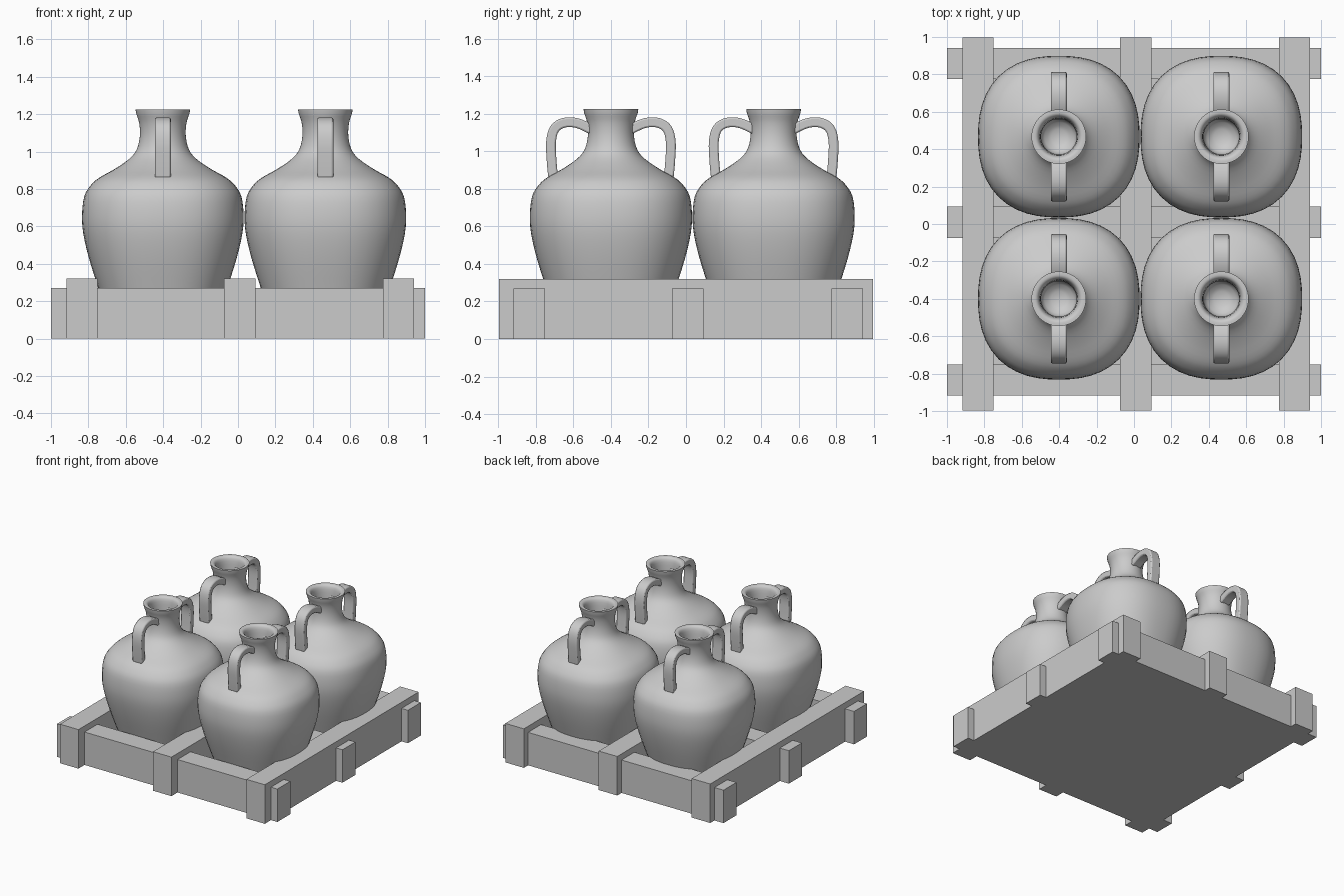
import bpy
import bmesh
import math
from mathutils import Vector

old = bpy.data.objects.get("Cube")
if old:
    bpy.data.objects.remove(old, do_unlink=True)

GREY = (0.6, 0.6, 0.6, 1)
clay = bpy.data.materials.new("plain grey")
clay.use_nodes = True
clay.diffuse_color = GREY
clay.node_tree.nodes["Principled BSDF"].inputs["Base Color"].default_value = GREY


def make_object(name, bm, location=(0, 0, 0)):
    bmesh.ops.recalc_face_normals(bm, faces=bm.faces)
    mesh = bpy.data.meshes.new(name)
    bm.to_mesh(mesh)
    bm.free()
    mesh.materials.append(clay)
    obj = bpy.data.objects.new(name, mesh)
    obj.location = location
    bpy.context.collection.objects.link(obj)
    return obj


def smooth(obj, angle):
    bpy.ops.object.select_all(action='DESELECT')
    obj.select_set(True)
    bpy.context.view_layer.objects.active = obj
    bpy.ops.object.shade_smooth_by_angle(angle=math.radians(angle))


def box(name, center, size):
    bm = bmesh.new()
    bmesh.ops.create_cube(bm, size=1)
    bmesh.ops.scale(bm, vec=size, verts=bm.verts)
    return make_object(name, bm, center)


def spline(points, steps):
    """Smooth curve through 2D points."""
    pts = [Vector(p) for p in points]
    pts = [2 * pts[0] - pts[1]] + pts + [2 * pts[-1] - pts[-2]]
    out = []
    for a, b, c, d in zip(pts, pts[1:], pts[2:], pts[3:]):
        for i in range(steps):
            t = i / steps
            out.append(0.5 * (2 * b + (c - a) * t + (2 * a - 5 * b + 4 * c - d) * t * t
                              + (3 * b - a - 3 * c + d) * t ** 3))
    return out + [pts[-2]]


# Jar outline as (radius, height), then the hollow of the mouth
OUTSIDE = [(0.25, 0.02), (0.3, 0.13), (0.345, 0.27), (0.395, 0.43), (0.425, 0.56),
           (0.432, 0.66), (0.42, 0.76), (0.385, 0.82), (0.34, 0.86), (0.26, 0.905),
           (0.18, 0.96), (0.14, 1.01), (0.123, 1.08), (0.126, 1.15), (0.143, 1.205)]
INSIDE = [(0.146, 1.225), (0.118, 1.222), (0.102, 1.19), (0.095, 1.1), (0.09, 1.02), (0.04, 0.98)]
SEGMENTS = 48


def build_jar(name, location):
    bm = bmesh.new()
    rings = []
    for r, z in spline(OUTSIDE, 3) + spline(INSIDE, 3):
        # The belly is slightly squared, the neck is round
        p = 2 + 0.37 * min(max((r - 0.15) / 0.2, 0), 1)
        ring = []
        for i in range(SEGMENTS):
            a = 2 * math.pi * i / SEGMENTS
            c, s = math.cos(a), math.sin(a)
            k = r / (abs(c) ** p + abs(s) ** p) ** (1 / p)
            ring.append(bm.verts.new((k * c, k * s, z)))
        rings.append(ring)
    for low, high in zip(rings, rings[1:]):
        for i in range(SEGMENTS):
            j = (i + 1) % SEGMENTS
            bm.faces.new((low[i], low[j], high[j], high[i]))
    bm.faces.new(rings[0])
    bm.faces.new(rings[-1])
    smooth(make_object(name, bm, location), 50)


# Handle centre line as (distance from jar axis, height)
HANDLE = [(0.1, 1.115), (0.18, 1.15), (0.25, 1.152), (0.3, 1.12),
          (0.319, 1.05), (0.316, 0.95), (0.308, 0.86)]


def build_handle(name, location, side, width=0.086, thickness=0.052):
    bm = bmesh.new()
    path = spline(HANDLE, 4)
    loops = []
    for i, p in enumerate(path):
        tangent = (path[min(i + 1, len(path) - 1)] - path[max(i - 1, 0)]).normalized()
        normal = Vector((-tangent.y, tangent.x)) * thickness / 2
        loops.append([bm.verts.new((x * width / 2, side * q.x, q.y))
                      for x, q in ((-1, p - normal), (1, p - normal),
                                   (1, p + normal), (-1, p + normal))])
    for a, b in zip(loops, loops[1:]):
        for i in range(4):
            j = (i + 1) % 4
            bm.faces.new((a[i], a[j], b[j], b[i]))
    bm.faces.new(loops[0])
    bm.faces.new(loops[-1])
    obj = make_object(name, bm, location)
    bevel = obj.modifiers.new("soft edges", 'BEVEL')
    bevel.width = 0.009
    bevel.segments = 2
    bevel.limit_method = 'ANGLE'
    bevel.angle_limit = math.radians(50)
    smooth(obj, 50)


# Crate: tall rails along y, lower rails along x, thin floor
RAILS = {"first": -0.834, "middle": 0.01, "last": 0.858}
for label, pos in RAILS.items():
    box(f"{label}_long_rail", (pos, 0, 0.16), (0.168, 1.994, 0.32))
    box(f"{label}_cross_rail", (0, pos, 0.135), (2, 0.168, 0.27))
box("crate_floor", (0.012, 0.012, 0.01), (1.84, 1.84, 0.02))

# Four two-handled jars
for row, y in (("front", -0.4), ("back", 0.467)):
    for column, x in (("right", -0.402), ("left", 0.467)):
        name = f"{row}_{column}_jar"
        build_jar(name, (x, y, 0))
        build_handle(name + "_front_handle", (x, y, 0), -1)
        build_handle(name + "_back_handle", (x, y, 0), 1)
